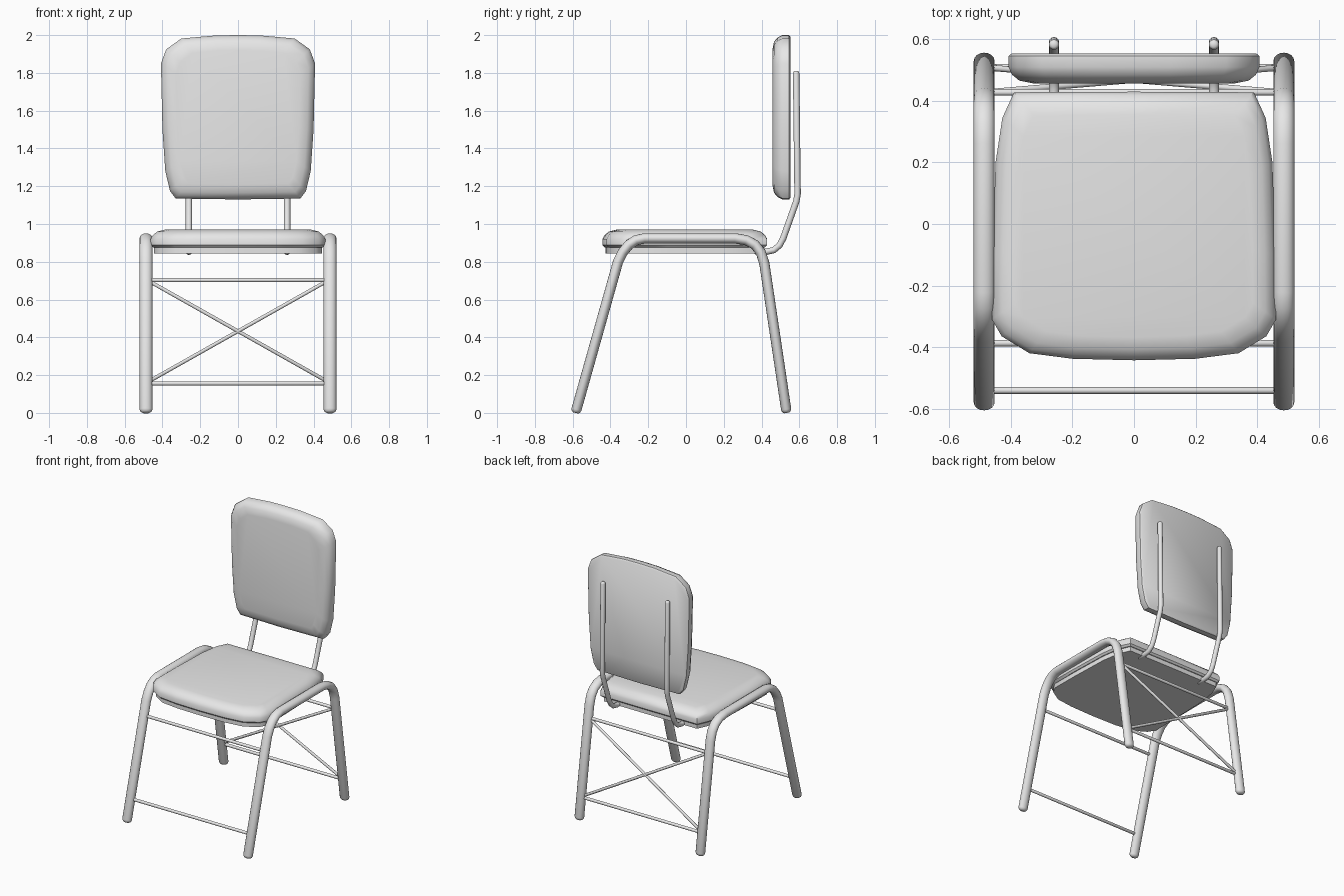
import bpy, bmesh, math
from mathutils import Vector

cube = bpy.data.objects.get("Cube")
if cube:
    bpy.data.objects.remove(cube, do_unlink=True)

grey = bpy.data.materials.new("light grey")
grey.use_nodes = True
grey.diffuse_color = (0.8, 0.8, 0.8, 1)
grey.node_tree.nodes["Principled BSDF"].inputs["Base Color"].default_value = (0.8, 0.8, 0.8, 1)


def loft(name, rings, angle=40):
    """Skin a list of closed rings and cap both ends."""
    bm = bmesh.new()
    rows = [[bm.verts.new(p) for p in ring] for ring in rings]
    n = len(rows[0])
    for a, b in zip(rows, rows[1:]):
        for i in range(n):
            j = (i + 1) % n
            bm.faces.new((a[i], a[j], b[j], b[i]))
    bm.faces.new(rows[0])
    bm.faces.new(rows[-1])
    bmesh.ops.recalc_face_normals(bm, faces=bm.faces)
    mesh = bpy.data.meshes.new(name)
    bm.to_mesh(mesh)
    bm.free()
    mesh.materials.append(grey)
    obj = bpy.data.objects.new(name, mesh)
    bpy.context.collection.objects.link(obj)
    bpy.ops.object.select_all(action='DESELECT')
    obj.select_set(True)
    bpy.context.view_layer.objects.active = obj
    bpy.ops.object.shade_smooth_by_angle(angle=math.radians(angle))
    return obj


def tube(name, path, wide, thick, side=Vector((1, 0, 0)), sides=16):
    """Sweep an oval along a path, with rounded ends."""
    pts = [Vector(p) for p in path]
    d0, d1 = (pts[1] - pts[0]).normalized(), (pts[-1] - pts[-2]).normalized()
    r = thick * 0.7
    pts = [pts[0], pts[0] + d0 * r * 0.35, pts[0] + d0 * r] + pts[1:-1] + \
          [pts[-1] - d1 * r, pts[-1] - d1 * r * 0.35, pts[-1]]
    scales = [0.5, 0.83] + [1] * (len(pts) - 4) + [0.83, 0.5]
    rings = []
    for k, (p, s) in enumerate(zip(pts, scales)):
        before = (p - pts[k - 1]).normalized() if k else d0
        after = (pts[k + 1] - p).normalized() if k < len(pts) - 1 else d1
        normal = (before + after).cross(side).normalized()
        ring = []
        for i in range(sides):
            a = 2 * math.pi * i / sides
            ring.append(p + side * (wide * s * math.cos(a)) + normal * (thick * s * math.sin(a)))
        rings.append(ring)
    return loft(name, rings, 50)


def cushion(name, half, layers, place):
    """Stack inset copies of a mirrored outline; layers are (inset, depth)."""
    outline = half + [(-x, v) for x, v in reversed(half[1:-1])]
    low, high = min(v for _, v in half), max(v for _, v in half)
    wide, mid, tall = max(x for x, _ in half), (low + high) / 2, (high - low) / 2
    rings = [[place(x * (1 - inset / wide), mid + (v - mid) * (1 - inset / tall), depth)
              for x, v in outline] for inset, depth in layers]
    return loft(name, rings)


# Seat cushion and the thin board under it
seat_half = [(0, -.443), (.2, -.438), (.34, -.42), (.43, -.365), (.462, -.31),
             (.46, -.1), (.45, .2), (.428, .345), (.39, .428), (0, .43)]
flat = lambda x, v, d: (x, v, d)
cushion("seat_cushion", seat_half,
        [(.012, .876), (0, .888), (0, .92), (.012, .942), (.035, .96), (.075, .97)], flat)
cushion("seat_board", seat_half, [(.018, .844), (.018, .878)], flat)

# Backrest pad, flat behind and rounded in front
back_half = [(0, 1.13), (.33, 1.135), (.36, 1.175), (.385, 1.28), (.4, 1.5),
             (.408, 1.85), (.38, 1.925), (.3, 1.982), (.12, 1.998), (0, 2.0)]
upright = lambda x, v, d: (x, d, v)
cushion("backrest_pad", back_half,
        [(.01, .554), (0, .546), (0, .51), (.012, .485), (.035, .466), (.08, .457)], upright)

# Bent side frames and backrest posts
frame_path = [(-.585, 0), (-.36, .8), (-.335, .85), (-.302, .89), (-.265, .914), (-.22, .924),
              (.26, .924), (.32, .914), (.365, .89), (.396, .85), (.415, .79), (.533, 0)]
post_path = [(.36, .855), (.425, .853), (.465, .862), (.495, .887), (.515, .925),
             (.584, 1.12), (.591, 1.16), (.59, 1.22), (.583, 1.81)]
for side, sx in (("left", 1), ("right", -1)):
    tube(side + "_leg_frame", [(sx * .487, y, z) for y, z in frame_path], .034, .027)
    tube(side + "_back_post", [(sx * .26, y, z) for y, z in post_path], .017, .017, sides=12)


def on_leg(z, foot, knee):
    """Depth of a straight leg at height z."""
    t = (z - foot[1]) / (knee[1] - foot[1])
    return foot[0] + (knee[0] - foot[0]) * t


# Cross bars between the legs, and the rear cross brace
for where, foot, knee in (("front", frame_path[0], frame_path[1]),
                          ("rear", frame_path[-1], frame_path[-2])):
    for level, z in (("upper", .703), ("lower", .156)):
        y = on_leg(z, foot, knee)
        tube(f"{where}_{level}_bar", [(-.48, y, z), (0, y, z), (.48, y, z)],
             .011, .011, Vector((0, 1, 0)), 10)
    if where == "rear":
        top, bottom = .7, .165
        ya, yb = on_leg(top, foot, knee), on_leg(bottom, foot, knee)
        for side, sx in (("left", 1), ("right", -1)):
            a, b = Vector((sx * .475, ya, top)), Vector((-sx * .475, yb, bottom))
            across = (b - a).cross(Vector((0, 0, 1))).normalized()
            tube(side + "_rear_brace", [a, (a + b) / 2, b], .01, .01, across, 10)
